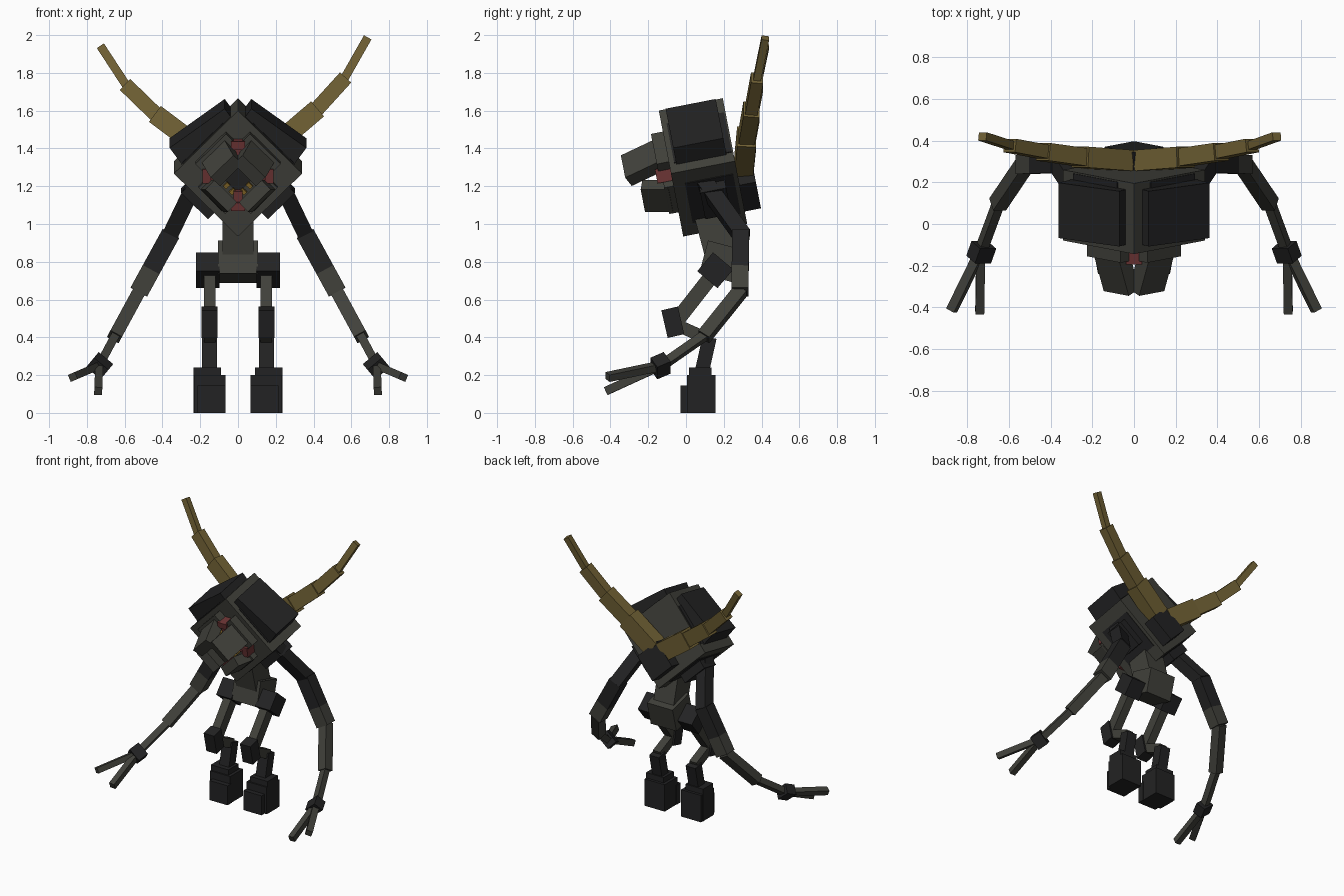
import bpy, math
from mathutils import Matrix, Vector

if "Cube" in bpy.data.objects:
    bpy.data.objects.remove(bpy.data.objects["Cube"], do_unlink=True)


def material(name, r, g, b):
    m = bpy.data.materials.new(name)
    m.use_nodes = True
    m.diffuse_color = (r, g, b, 1)
    m.node_tree.nodes["Principled BSDF"].inputs["Base Color"].default_value = (r, g, b, 1)
    m.node_tree.nodes["Principled BSDF"].inputs["Roughness"].default_value = 0.9
    return m


GRAY = material("stone_gray", 0.052, 0.052, 0.043)
DARK = material("charcoal", 0.0165, 0.0165, 0.017)
GOLD = material("horn_gold", 0.165, 0.12, 0.035)
RED = material("gum_red", 0.15, 0.035, 0.035)
TOOTH = material("tooth_amber", 0.22, 0.13, 0.02)


def box(name, size, mat, frame):
    """Box of the given size, centred on a frame."""
    x, y, z = (s / 2 for s in size)
    verts = [(a * x, b * y, c * z) for a in (-1, 1) for b in (-1, 1) for c in (-1, 1)]
    faces = [(0, 1, 3, 2), (4, 6, 7, 5), (0, 4, 5, 1), (2, 3, 7, 6), (0, 2, 6, 4), (1, 5, 7, 3)]
    me = bpy.data.meshes.new(name)
    me.from_pydata([frame @ Vector(v) for v in verts], [], faces)
    me.materials.append(mat)
    ob = bpy.data.objects.new(name, me)
    bpy.context.collection.objects.link(ob)
    return ob


def beam(name, p0, p1, w, d, mat, frame=Matrix(), extra=0.0):
    """Box running from p0 to p1, w wide across and d deep."""
    p0, p1 = Vector(p0), Vector(p1)
    z = (p1 - p0).normalized()
    x = Vector((0, 1, 0)).cross(z).normalized()
    y = z.cross(x)
    rot = Matrix((x, y, z)).transposed().to_4x4()
    return box(name, (w, d, (p1 - p0).length + extra), mat,
               frame @ Matrix.Translation((p0 + p1) / 2) @ rot)


def T(x, y, z):
    return Matrix.Translation((x, y, z))


def R(deg, axis):
    return Matrix.Rotation(math.radians(deg), 4, axis)


# Diamond-shaped trunk, leaning forward
B = T(0, 0.09, 1.30) @ R(11, 'X')
box("trunk", (0.48, 0.345, 0.48), GRAY, B @ R(45, 'Y'))
box("back_block", (0.2, 0.12, 0.2), DARK, B @ T(0, 0.2, -0.13) @ R(45, 'Y'))

# Waist and pelvis
beam("waist", (0, 0.11, 1.12), (0, 0.19, 0.82), 0.165, 0.17, GRAY)
box("pelvis", (0.212, 0.2, 0.18), GRAY, T(0, 0.19, 0.8) @ R(-15, 'X'))

for s, side in ((1, "left"), (-1, "right")):
    def P(x, y, z):
        return (s * x, y, z)

    # Shoulder plate, its dark surround and the shoulder joint
    box(side + "_shoulder_plate", (0.36, 0.27, 0.14), DARK,
        B @ T(s * 0.175, 0, 0.18) @ R(s * 36, 'Y'))
    box(side + "_plate_surround", (0.3, 0.31, 0.008), DARK,
        B @ R(s * 45, 'Y') @ T(s * 0.02, 0.01, 0.241))
    box(side + "_shoulder_surround", (0.3, 0.26, 0.008), DARK,
        B @ R(s * 135, 'Y') @ T(0, 0.02, 0.241))
    box(side + "_shoulder_joint", (0.2, 0.14, 0.09), DARK,
        B @ R(s * 135, 'Y') @ T(s * -0.02, 0.03, 0.26))

    # Arm: chain of beams tapering to the wrist
    S, E, F, G, H = (P(0.235, 0.11, 1.2), P(0.355, 0.29, 0.95), P(0.525, 0.285, 0.64),
                     P(0.65, 0.1, 0.41), P(0.735, -0.13, 0.25))
    mid = Vector(E).lerp(Vector(F), 0.62)
    beam(side + "_upper_arm", S, E, 0.085, 0.085, DARK, extra=0.05)
    beam(side + "_elbow_sleeve", E, mid, 0.1, 0.09, DARK)
    beam(side + "_forearm", mid, F, 0.1, 0.09, GRAY)
    beam(side + "_lower_arm", F, G, 0.07, 0.07, GRAY, extra=0.02)
    beam(side + "_wrist", G, H, 0.045, 0.045, GRAY, extra=0.02)
    beam(side + "_hand", P(0.72, -0.1, 0.265), P(0.745, -0.17, 0.235), 0.1, 0.075, DARK)
    beam(side + "_outer_finger", H, P(0.875, -0.415, 0.19), 0.04, 0.045, GRAY)
    beam(side + "_inner_finger", H, P(0.74, -0.425, 0.115), 0.042, 0.045, GRAY)

    # Leg with bent knee and block foot
    box(side + "_hip", (0.125, 0.14, 0.13), DARK, T(s * 0.16, 0.155, 0.755) @ R(-40, 'X'))
    beam(side + "_thigh", P(0.15, 0.14, 0.73), P(0.15, -0.04, 0.5), 0.062, 0.08, GRAY)
    box(side + "_knee", (0.085, 0.09, 0.15), DARK, T(s * 0.15, -0.07, 0.48) @ R(13, 'X'))
    beam(side + "_shin", P(0.15, -0.06, 0.47), P(0.15, 0.12, 0.39), 0.06, 0.065, GRAY)
    beam(side + "_ankle", P(0.15, 0.125, 0.4), P(0.15, 0.08, 0.2), 0.08, 0.075, DARK)
    box(side + "_foot", (0.145, 0.12, 0.24), DARK, T(s * 0.162, 0.075, 0.12))
    box(side + "_foot_shell", (0.165, 0.15, 0.2), DARK, T(s * 0.15, 0.08, 0.1))
    box(side + "_toe", (0.15, 0.05, 0.145), DARK, T(s * 0.14, -0.005, 0.0725))

    # Horn in four tapering sections, the right one swung a little lower
    swing = Matrix() if s > 0 else T(0, 0, 1.3) @ R(-3.6, 'Y') @ T(0, 0, -1.3)
    path = [P(0.05, 0.305, 1.3), P(0.24, 0.32, 1.455), P(0.41, 0.345, 1.6),
            P(0.56, 0.375, 1.765), P(0.685, 0.42, 1.985)]
    sizes = [(0.135, 0.1), (0.105, 0.085), (0.08, 0.065), (0.045, 0.04)]
    for i, (w, d) in enumerate(sizes):
        beam(f"{side}_horn_{i + 1}", path[i], path[i + 1], w, d, GOLD, swing,
             extra=0.02 if i < 3 else 0)

# Mouth on the trunk front
M = B @ T(0, -0.172, 0)
box("mouth", (0.15, 0.012, 0.15), DARK, M @ R(45, 'Y'))
for ang, side in ((45, "upper_left"), (135, "lower_left"), (225, "lower_right"), (315, "upper_right")):
    J = M @ R(ang, 'Y')
    upper = side.startswith("upper")
    # Jaw base and the fang plate hinged on it
    if upper:
        box(side + "_jaw_base", (0.23, 0.08, 0.1), GRAY, J @ T(0, -0.025, 0.155))
        beam(side + "_jaw", (0, -0.05, 0.15), (0, -0.23, 0.085), 0.17, 0.075, GRAY, J)
    else:
        box(side + "_jaw_base", (0.2, 0.06, 0.07), GRAY, J @ T(0, -0.02, 0.16))
        beam(side + "_jaw", (0, -0.02, 0.165), (0, -0.165, 0.125), 0.17, 0.07, GRAY, J)
    # Teeth along the inner edge
    for k in (-1, 0, 1):
        box(f"{side}_tooth_{k + 2}", (0.022, 0.03, 0.03), TOOTH, J @ T(k * 0.045, -0.02, 0.085))
    # Gum web between neighbouring jaws
    W = M @ R(ang + 45, 'Y')
    box(side + "_gum_outer", (0.075, 0.08, 0.045), RED, W @ T(0, -0.04, 0.165))
    box(side + "_gum_inner", (0.045, 0.06, 0.07), RED, W @ T(0, -0.03, 0.12))
